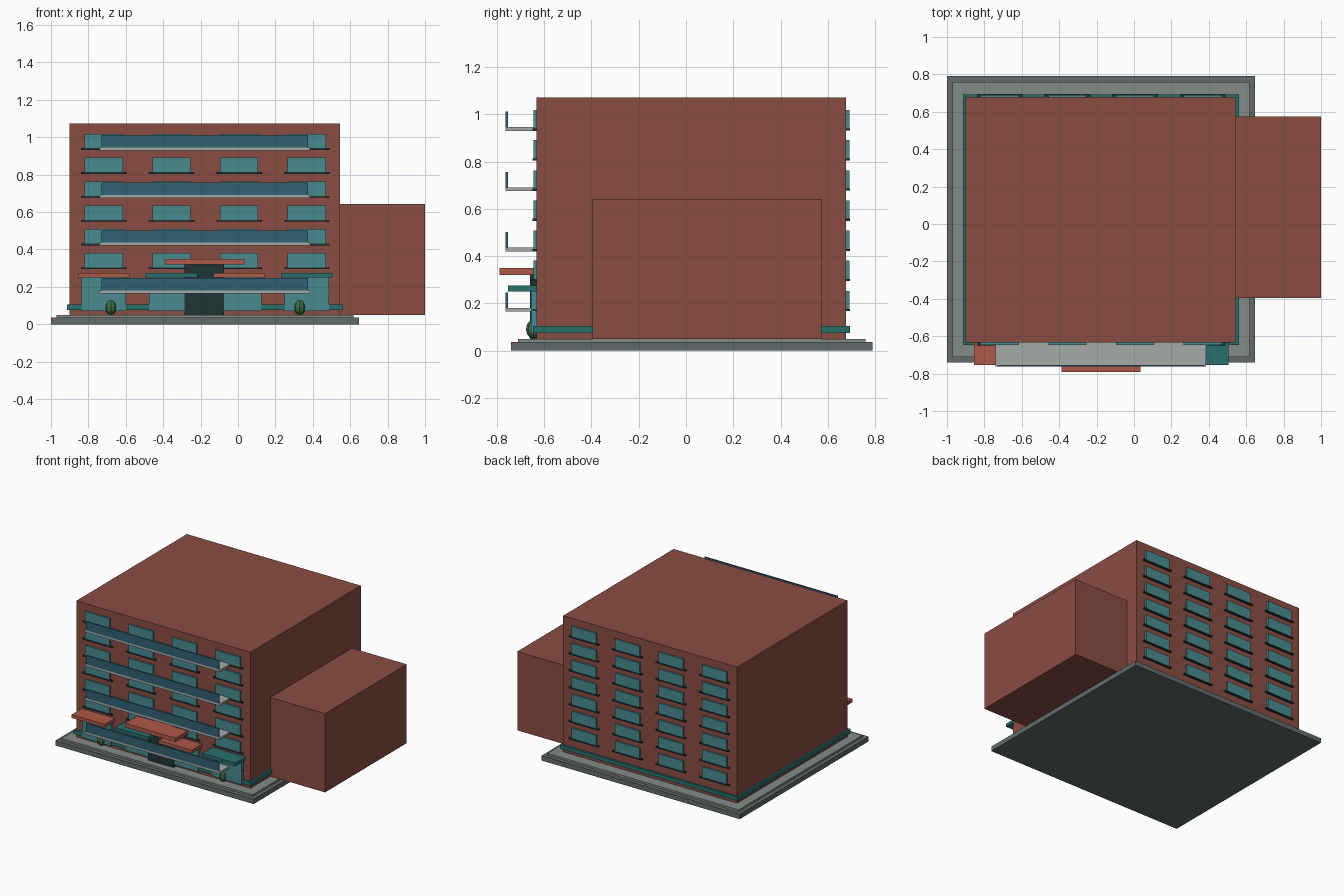
import bpy

if "Cube" in bpy.data.objects:
    bpy.data.objects.remove(bpy.data.objects["Cube"])


def material(name, rgb):
    m = bpy.data.materials.new(name)
    m.diffuse_color = (*rgb, 1)
    m.use_nodes = True
    m.node_tree.nodes["Principled BSDF"].inputs["Base Color"].default_value = m.diffuse_color
    return m


brick = material("brick", (0.25, 0.075, 0.055))
red = material("red_awning", (0.42, 0.10, 0.065))
teal = material("teal_paint", (0.02, 0.16, 0.15))
glass = material("glass", (0.065, 0.26, 0.28))
rail = material("rail_glass", (0.03, 0.12, 0.17))
dark = material("dark_trim", (0.015, 0.035, 0.035))
light = material("pale_concrete", (0.38, 0.41, 0.39))
paving = material("paving", (0.23, 0.26, 0.24))
kerb = material("kerb", (0.12, 0.15, 0.145))
leaf = material("leaf", (0.05, 0.16, 0.06))


def box(name, x, y, z, mat):
    """Axis-aligned box from (min, max) ranges."""
    bpy.ops.mesh.primitive_cube_add(
        size=1, location=[(a + b) / 2 for a, b in (x, y, z)])
    ob = bpy.context.object
    ob.name = name
    ob.scale = [b - a for a, b in (x, y, z)]
    bpy.ops.object.transform_apply(location=False, rotation=False, scale=True)
    ob.data.materials.append(mat)
    return ob


FRONT, BACK = -0.633, 0.678
FLOOR = 0.1275
COLUMNS = [-0.7175 + i * 0.3617 for i in range(4)]

# Ground slabs
box("kerb_slab", (-1.0, 0.648), (-0.74, 0.79), (0, 0.036), kerb)
box("paving_slab", (-0.97, 0.618), (-0.71, 0.76), (0.036, 0.05), paving)

# Main block, side wing and plinth band
box("main_block", (-0.9, 0.546), (FRONT, BACK), (0.05, 1.072), brick)
box("side_wing", (0.546, 1.0), (-0.395, 0.574), (0.05, 0.642), brick)
box("plinth_band", (-0.915, 0.561), (-0.648, 0.693), (0.075, 0.105), teal)

# Windows and sills on front and back
for side, wall, out in (("front", FRONT, -1), ("back", BACK, 1)):
    for row in range(7):
        z = 0.175 + row * FLOOR
        for x in COLUMNS:
            y = sorted((wall - out * 0.01, wall + out * 0.013))
            box(side + "_window", (x - 0.102, x + 0.102), y, (z, z + 0.078), glass)
            y = sorted((wall - out * 0.01, wall + out * 0.016))
            box(side + "_sill", (x - 0.122, x + 0.122), y, (z - 0.008, z + 0.001), dark)

# Balconies on every second floor
for i in range(4):
    z = 0.165 + i * 2 * FLOOR
    box("balcony_slab", (-0.74, 0.385), (-0.763, FRONT), (z, z + 0.016), light)
    box("balcony_rail", (-0.73, 0.375), (-0.763, -0.753), (z + 0.016, z + 0.082), rail)

# Shopfronts with alternating awnings
for i, x in enumerate(COLUMNS):
    box("shopfront", (x - 0.12, x + 0.12), (-0.655, FRONT), (0.07, 0.25), glass)
    box("shop_awning", (x - 0.138, x + 0.138), (-0.753, FRONT), (0.25, 0.275),
        teal if i % 2 else red)

# Entrance door and canopy
box("entrance_door", (-0.285, -0.075), (-0.66, FRONT), (0.05, 0.32), dark)
box("entrance_canopy", (-0.387, 0.035), (-0.79, FRONT), (0.32, 0.35), red)

# Shrubs beside the shops
for x in (-0.68, 0.33):
    bpy.ops.mesh.primitive_uv_sphere_add(
        segments=8, ring_count=6, radius=1, location=(x, -0.645, 0.091))
    shrub = bpy.context.object
    shrub.name = "shrub"
    shrub.scale = (0.032, 0.032, 0.041)
    shrub.data.materials.append(leaf)
